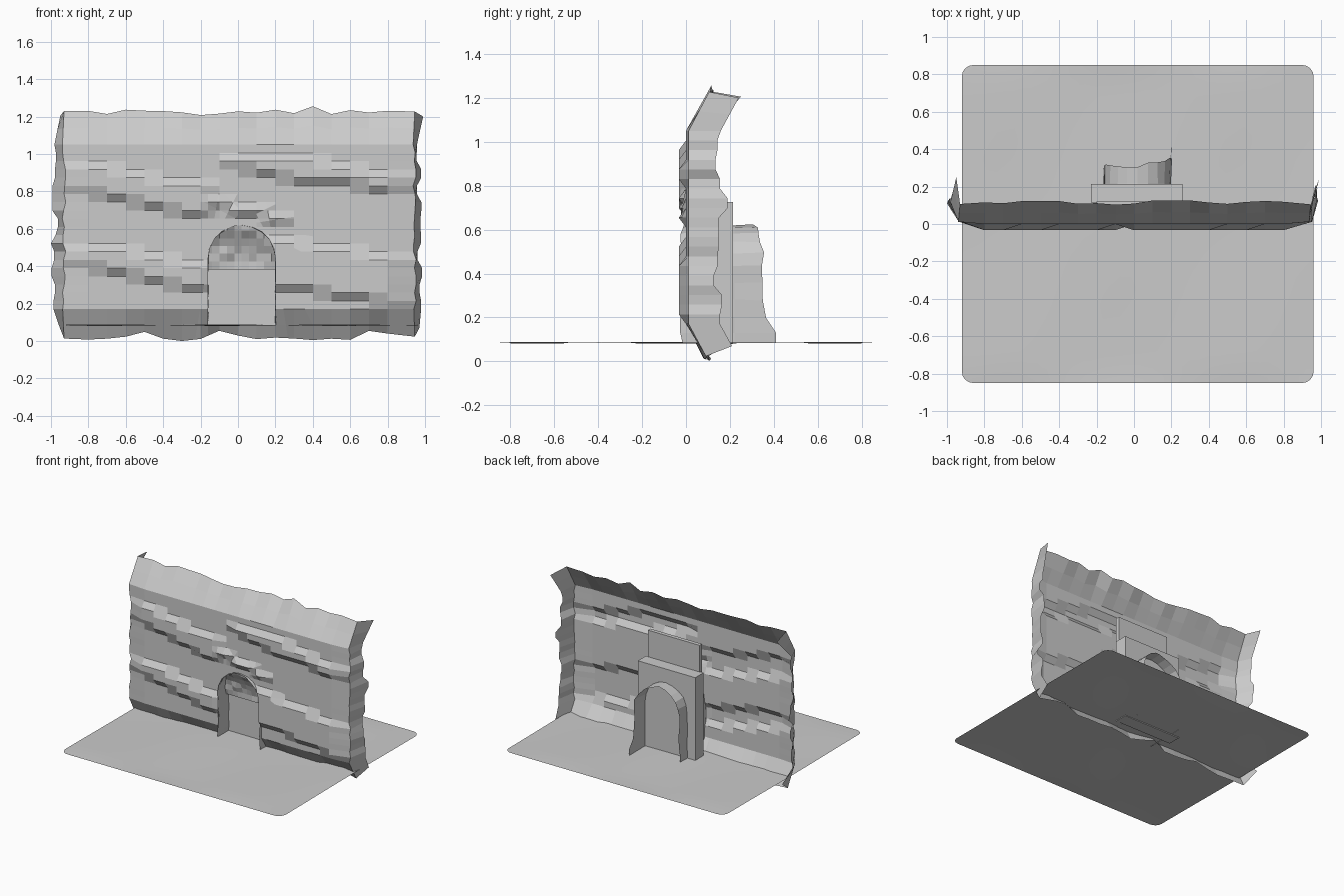
import bpy, bmesh, math, random
from mathutils import Vector

if "Cube" in bpy.data.objects:
    bpy.data.objects.remove(bpy.data.objects["Cube"])

random.seed(7)
GROUND = 0.085
CX, R, SPRING = 0.02, 0.18, 0.44          # doorway arch


def jit(a):
    return random.uniform(-a, a)


def finish(name, bm):
    me = bpy.data.meshes.new(name)
    bm.to_mesh(me)
    bm.free()
    ob = bpy.data.objects.new(name, me)
    bpy.context.collection.objects.link(ob)
    return ob


def sheet(rows):
    """Quad sheet from rows of points."""
    bm = bmesh.new()
    vs = [[bm.verts.new(p) for p in row] for row in rows]
    for a, b in zip(vs, vs[1:]):
        for i in range(len(a) - 1):
            bm.faces.new((a[i], a[i + 1], b[i + 1], b[i]))
    return bm


def arch(n=10):
    """Arch outline (x, z) from left foot over the top to the right foot."""
    pts = [(CX - R, z) for z in (GROUND, 0.13, 0.2, 0.28, 0.36)]
    top = [(CX - R * math.cos(math.pi * i / n), SPRING + R * math.sin(math.pi * i / n)) for i in range(n + 1)]
    return pts + top + [(2 * CX - x, z) for x, z in reversed(pts)]


def cut_arch(bm, keep_inside):
    """Split the faces along the arch and drop one side."""
    pts = arch()
    loop = [pts[0]] + pts[5:-5] + [pts[-1]]
    edges = list(zip(loop, loop[1:] + loop[:1]))
    for (x0, z0), (x1, z1) in edges:
        faces = [f for f in bm.faces if any(abs(v.co.x - CX) < 0.3 and v.co.z < 0.75 for v in f.verts)]
        geom = set(faces)
        for f in faces:
            geom.update(f.edges)
            geom.update(f.verts)
        bmesh.ops.bisect_plane(bm, geom=list(geom), dist=1e-5, plane_co=(x0, 0, z0),
                               plane_no=Vector((z1 - z0, 0, x0 - x1)).normalized())

    def inside(c):
        return all((c.x - x0) * (z1 - z0) - (c.z - z0) * (x1 - x0) > -1e-6
                   for (x0, z0), (x1, z1) in edges)
    drop = [f for f in bm.faces if inside(f.calc_center_median()) != keep_inside]
    bmesh.ops.delete(bm, geom=drop, context='FACES')


def box(name, x0, x1, y0, y1, z0, z1):
    bm = bmesh.new()
    bmesh.ops.create_cube(bm, size=1)
    for v in bm.verts:
        v.co = ((x0 + x1) / 2 + v.co.x * (x1 - x0), (y0 + y1) / 2 + v.co.y * (y1 - y0),
                (z0 + z1) / 2 + v.co.z * (z1 - z0))
    return finish(name, bm)


# Rock wall: thin sheet with stepped ledges, its rim folded to the back
BANDS = [  # x0, x1, bottom at x0, bottom at x1, height
    (-0.95, -0.15, 0.82, 0.66, 0.16),
    (0.3, 0.85, 0.90, 0.78, 0.10),
    (-0.85, -0.15, 0.40, 0.27, 0.13),
    (0.15, 0.85, 0.30, 0.20, 0.25),
    (-0.3, 0.28, 0.74, 0.62, 0.06),
    (0.0, 0.5, 0.92, 0.84, 0.08),
]


def relief(x, z):
    for x0, x1, b0, b1, h in BANDS:
        if x0 <= x <= x1:
            b = b0 + (b1 - b0) * (x - x0) / (x1 - x0)
            if b <= z <= b + h:
                return -0.033
    return 0.0


xs = [-0.93] + [-0.8 + 0.1 * i for i in range(17)] + [0.945]
zs = [0.17 + 0.044 * i for i in range(21)]
rows = []
left = [(-0.98 + jit(0.018), 0.125 + jit(0.02)) for _ in zs]
right = [(0.97 + jit(0.015), 0.145 + jit(0.025)) for _ in zs]
for k, z in enumerate(zs):
    mid = []
    for i, x in enumerate(xs):
        end = i in (0, len(xs) - 1)
        y = 0.012 if end else relief(x, z) if 0 < k < 20 else 0.0
        mid.append((x + (jit(0.01) if end else 0), y, z))
    j = k // 2 * 2
    rows.append([(*left[j], z)] + mid + [(*right[j], z)])
low = [(-0.96, 0.2, 0.09)] + [(x, 0.1 + jit(0.02), 0.03 + jit(0.025)) for x in xs] + [(0.97, 0.21, 0.07)]
high = [(-0.95, 0.25, 1.205)] + [(x, 0.115 + jit(0.012), 1.222 + jit(0.015)) for x in xs] + [(0.99, 0.24, 1.2)]
low[7] = (low[7][0], 0.11, 0.0)
low[14] = (low[14][0], 0.11, 0.005)
high[14] = (high[14][0], 0.115, 1.255)
rows[12][-1] = rows[13][-1] = (0.98, 0.19, 0)
for k in (12, 13):
    rows[k][-1] = (0.98, 0.19, zs[k])
rows[8][0] = (-1.0, 0.11, zs[8])
mid_high = [tuple((a + b) / 2 for a, b in zip(p, q)) for p, q in zip(rows[-1], high)]
bm = sheet([low] + rows + [mid_high, high])
cut_arch(bm, False)
finish("rock_wall", bm)

# Tunnel lining: arch strip with a ragged back edge, flared at the right foot
pts = arch()
steps = [-0.02, 0.05, 0.12, 0.22, 0.32]
tunnel = []
for k, y in enumerate(steps):
    row = []
    for i, (x, z) in enumerate(pts):
        yy = y
        if k == 4:
            yy = 0.31 if x < CX else 0.31 + 0.04 * (x - CX) / R
            yy += jit(0.008)
            if x > CX and z < 0.25:
                yy = 0.41 if z < 0.15 else 0.365
        s = 1 + jit(0.02)
        row.append((CX + (x - CX) * s, yy + (jit(0.01) if k == 0 else 0), z + (jit(0.006) if z > 0.15 else 0)))
    tunnel.append(row)
finish("tunnel_lining", sheet(tunnel))

# Rough rock filling the top of the arch
rough = [[(CX - 0.2 + 0.04 * i, 0.085 - 0.09 * (k / 6) ** 1.5 + (jit(0.014) if k else 0), 0.385 + 0.041 * k)
          for i in range(11)] for k in range(7)]
bm = sheet(rough)
cut_arch(bm, True)
finish("arch_rock", bm)

# Blocks closing the doorway behind the wall
box("door_block", -0.23, 0.26, 0.115, 0.215, 0.08, 0.725)
box("upper_panel", -0.2, 0.24, 0.09, 0.12, 0.38, 0.93)

# Ground: gently uneven sheet with rounded corners
n = 20
gx = [-0.92 + 1.88 * i / n for i in range(n + 1)]
gy = [-0.85 + 1.7 * i / n for i in range(n + 1)]
bm = sheet([[(x, y, GROUND + (0.004 * math.sin(5 * x + 2) * math.cos(4 * y) if abs(y) < 0.8 else 0))
             for x in gx] for y in gy])
corners = [v for v in bm.verts if len(v.link_faces) == 1]
bmesh.ops.bevel(bm, geom=corners, offset=0.06, segments=4, profile=0.5, affect='VERTICES')
ground = finish("ground", bm)
for p in ground.data.polygons:
    p.use_smooth = True
